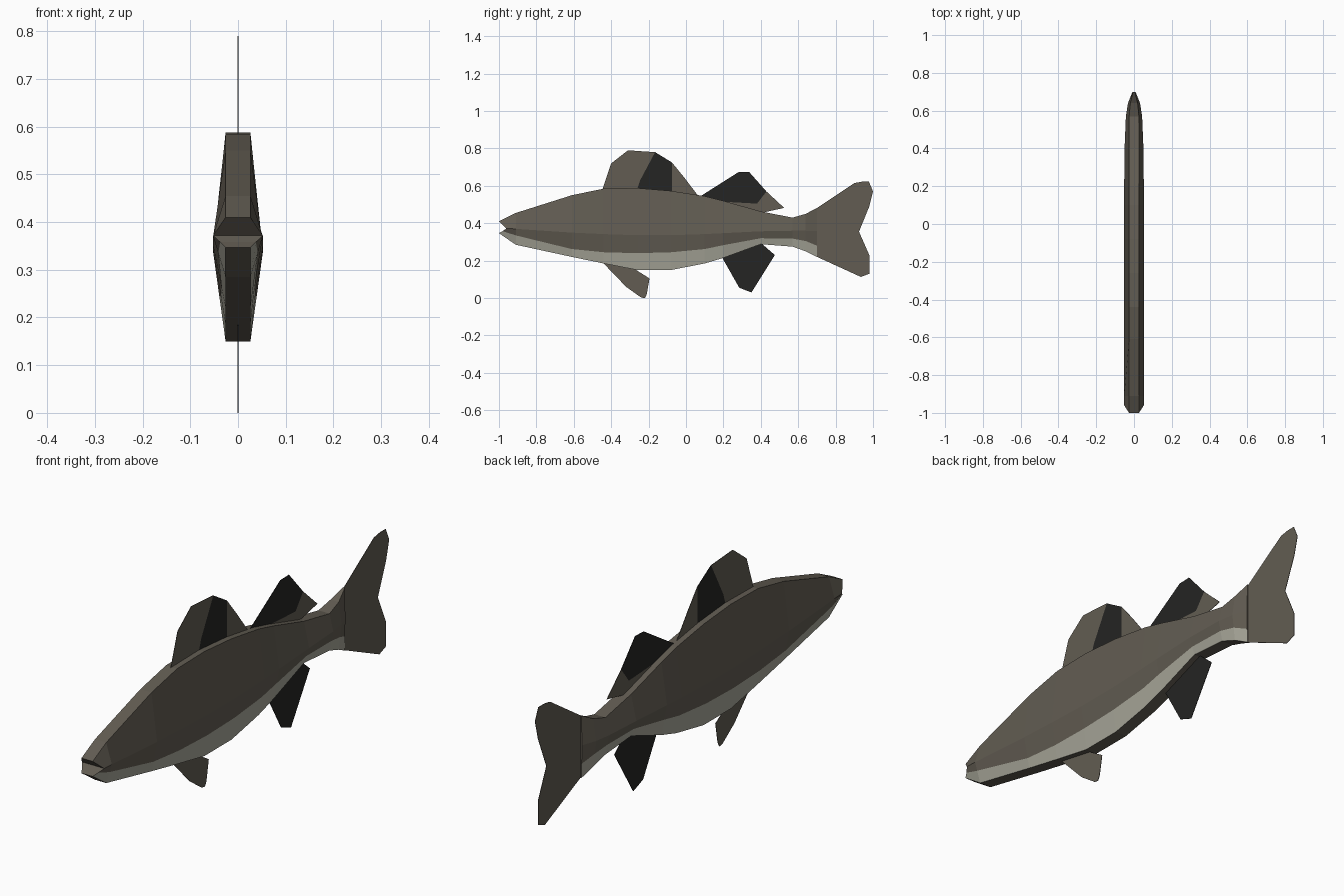
import bpy, bmesh
from mathutils import Vector


def material(name, colour):
    m = bpy.data.materials.new(name)
    m.diffuse_color = (*colour, 1)
    return m


BROWN = material("olive brown", (0.122, 0.108, 0.085))
PALE = material("pale belly", (0.39, 0.385, 0.32))
DARK = material("dark fin", (0.018, 0.018, 0.017))


def finish(name, bm, mats):
    bmesh.ops.recalc_face_normals(bm, faces=bm.faces)
    me = bpy.data.meshes.new(name)
    bm.to_mesh(me)
    bm.free()
    for m in mats:
        me.materials.append(m)
    ob = bpy.data.objects.new(name, me)
    bpy.context.collection.objects.link(ob)
    return ob


# Body stations: y, back z, side ridge z, belly line z, underside z, side half width
STATIONS = [
    (-1.00, 0.41, 0.372, 0.358, 0.347, 0.052),
    (-0.91, 0.455, 0.37, 0.335, 0.285, 0.052),
    (-0.61, 0.55, 0.35, 0.262, 0.22, 0.052),
    (-0.44, 0.585, 0.342, 0.245, 0.185, 0.052),
    (-0.26, 0.588, 0.336, 0.24, 0.15, 0.052),
    (-0.08, 0.573, 0.336, 0.245, 0.15, 0.052),
    (0.10, 0.545, 0.342, 0.262, 0.185, 0.052),
    (0.20, 0.52, 0.347, 0.283, 0.215, 0.052),
    (0.40, 0.463, 0.357, 0.32, 0.288, 0.050),
    (0.57, 0.43, 0.36, 0.318, 0.275, 0.043),
    (0.64, 0.45, 0.36, 0.305, 0.25, 0.032),
    (0.70, 0.482, 0.358, 0.28, 0.22, 0.008),
]

# Body: lofted rings with a flat back and underside
bm = bmesh.new()
rings = []
for i, (y, top, ridge, line, low, w) in enumerate(STATIONS):
    flat = min(0.026, w * 0.6)
    t = (line - low) / (ridge - low)
    ym = y + (0.04 if i == 0 else 0)          # mouth corner is set back
    yl = y + (0.02 if i == 0 else 0)
    half = [(flat, y, top), (w, ym, ridge),
            (flat + (w - flat) * t, yl, line), (flat, y, low)]
    pts = half + [(-x, yy, z) for x, yy, z in reversed(half)]
    rings.append([bm.verts.new(p) for p in pts])
for a, b in zip(rings, rings[1:]):
    for k in range(8):
        n = (k + 1) % 8
        f = bm.faces.new((a[k], a[n], b[n], b[k]))
        f.material_index = 1 if k in (2, 4) else 0
# Mouth: upper and lower inside faces, then tail end cap
m = rings[0]
bm.faces.new((m[0], m[7], m[6], m[1]))
bm.faces.new((m[1], m[6], m[5], m[2]))
bm.faces.new((m[2], m[5], m[4], m[3]))
bm.faces.new(rings[-1])
finish("body", bm, [BROWN, PALE])


# Fins: thin flat plates cut from a side outline
def fin(name, outline, mat, thick=0.002):
    bm = bmesh.new()
    face = bm.faces.new([bm.verts.new((-thick / 2, y, z)) for y, z in outline])
    ext = bmesh.ops.extrude_face_region(bm, geom=[face], use_keep_orig=True)
    moved = [v for v in ext["geom"] if isinstance(v, bmesh.types.BMVert)]
    bmesh.ops.translate(bm, vec=Vector((thick, 0, 0)), verts=moved)
    return finish(name, bm, [mat])


fin("tail_fin", [(0.69, 0.475), (0.90, 0.615), (0.94, 0.622), (0.978, 0.622),
                 (1.0, 0.57), (0.98, 0.49), (0.925, 0.355), (0.98, 0.23),
                 (0.98, 0.13), (0.935, 0.113), (0.69, 0.225)], BROWN)
fin("first_back_fin_front", [(-0.45, 0.57), (-0.40, 0.72), (-0.31, 0.79),
                             (-0.165, 0.78), (-0.245, 0.63), (-0.265, 0.57)], BROWN)
fin("first_back_fin_patch", [(-0.265, 0.57), (-0.245, 0.63), (-0.165, 0.78),
                             (-0.075, 0.725), (-0.075, 0.56)], DARK)
fin("first_back_fin_rear", [(-0.075, 0.56), (-0.075, 0.725), (-0.01, 0.645),
                            (0.07, 0.54)], BROWN)
fin("second_back_fin_upper", [(0.07, 0.54), (0.28, 0.673), (0.337, 0.675),
                              (0.43, 0.57), (0.38, 0.505), (0.20, 0.515)], DARK)
fin("second_back_fin_lower", [(0.20, 0.515), (0.38, 0.505), (0.43, 0.57),
                              (0.525, 0.482), (0.40, 0.455)], BROWN)
fin("belly_fin", [(-0.45, 0.195), (-0.32, 0.06), (-0.24, 0.003), (-0.22, 0.0),
                  (-0.21, 0.02), (-0.195, 0.105), (-0.29, 0.165)], BROWN)
fin("rear_belly_fin", [(0.19, 0.222), (0.285, 0.055), (0.35, 0.03),
                       (0.475, 0.23), (0.40, 0.295)], DARK)
